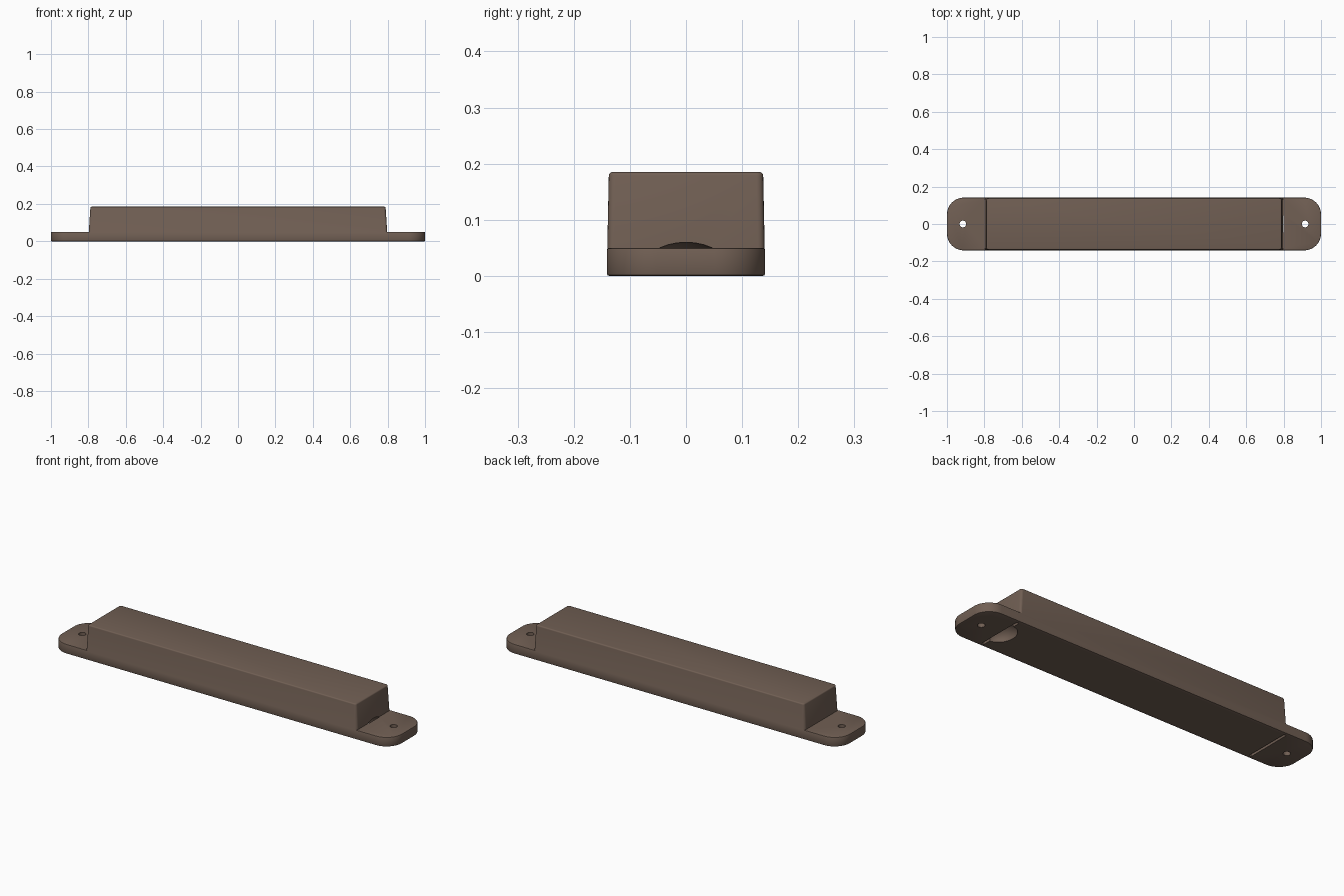
import bpy, bmesh, math

if "Cube" in bpy.data.objects:
    bpy.data.objects.remove(bpy.data.objects["Cube"])

brown = bpy.data.materials.new("dark_brown_plastic")
brown.diffuse_color = (0.165, 0.115, 0.088, 1)
brown.use_nodes = True
brown.node_tree.nodes["Principled BSDF"].inputs["Base Color"].default_value = brown.diffuse_color


def make(name, bm):
    bmesh.ops.recalc_face_normals(bm, faces=bm.faces)
    me = bpy.data.meshes.new(name)
    bm.to_mesh(me)
    bm.free()
    ob = bpy.data.objects.new(name, me)
    me.materials.append(brown)
    bpy.context.collection.objects.link(ob)
    return ob


def loft(name, bottom, top, z0, z1):
    """Solid between two outlines with equal point counts."""
    bm = bmesh.new()
    a = [bm.verts.new((x, y, z0)) for x, y in bottom]
    b = [bm.verts.new((x, y, z1)) for x, y in top]
    n = len(a)
    bm.faces.new(a[::-1])
    bm.faces.new(b)
    for i in range(n):
        j = (i + 1) % n
        bm.faces.new((a[i], a[j], b[j], b[i]))
    return make(name, bm)


def outline(hx, hy, r, seg):
    """Rounded rectangle outline."""
    pts = []
    for k, (sx, sy) in enumerate([(1, 1), (-1, 1), (-1, -1), (1, -1)]):
        for i in range(seg + 1):
            t = math.pi / 2 * (k + i / seg)
            pts.append((sx * (hx - r) + r * math.cos(t),
                        sy * (hy - r) + r * math.sin(t)))
    return pts


def apply_mod(ob, mod):
    with bpy.context.temp_override(object=ob, active_object=ob):
        bpy.ops.object.modifier_apply(modifier=mod.name)


def bevel(ob, width, seg=3):
    m = ob.modifiers.new("bevel", 'BEVEL')
    m.width, m.segments = width, seg
    m.limit_method, m.angle_limit = 'ANGLE', math.radians(40)
    apply_mod(ob, m)


def combine(ob, other, op):
    m = ob.modifiers.new("bool", 'BOOLEAN')
    m.operation, m.object, m.solver = op, other, 'EXACT'
    apply_mod(ob, m)
    bpy.data.objects.remove(other)


# Mounting plate with rounded ends
housing = loft("sensor_housing", outline(1, 0.141, 0.09, 12),
               outline(1, 0.141, 0.09, 12), 0, 0.05)
bevel(housing, 0.004, 2)

# Raised body with slightly drafted walls
body = loft("raised_body", outline(0.799, 0.1407, 0.012, 4),
            outline(0.789, 0.1375, 0.012, 4), 0.03, 0.185)
bevel(body, 0.006)
combine(housing, body, 'UNION')

for s in (1, -1):
    # Screw hole
    bm = bmesh.new()
    bmesh.ops.create_cone(bm, cap_ends=True, segments=24, radius1=0.018,
                          radius2=0.018, depth=0.3)
    bmesh.ops.translate(bm, verts=bm.verts, vec=(s * 0.915, 0, 0))
    combine(housing, make("hole_cutter", bm), 'DIFFERENCE')

# Finger notch under the right end: half a bowl, cut off at the lid gap
bm = bmesh.new()
bmesh.ops.create_uvsphere(bm, u_segments=32, v_segments=16, radius=1)
for v in bm.verts:
    v.co = (0.8 + 0.075 * v.co.x, 0.085 * v.co.y, 0.06 * v.co.z)
bmesh.ops.bisect_plane(bm, geom=bm.verts[:] + bm.edges[:] + bm.faces[:],
                       plane_co=(0.8, 0, 0), plane_no=(1, 0, 0),
                       clear_outer=True)
bmesh.ops.holes_fill(bm, edges=[e for e in bm.edges if e.is_boundary])
combine(housing, make("notch_cutter", bm), 'DIFFERENCE')

# Lid gaps across the underside
for s in (1, -1):
    gap = outline(0.007, 0.125, 0.004, 2)
    gap = [(x + s * 0.8, y) for x, y in gap]
    combine(housing, loft("gap_cutter", gap, gap, -0.05, 0.015), 'DIFFERENCE')

bpy.context.view_layer.objects.active = housing
housing.select_set(True)
bpy.ops.object.shade_smooth_by_angle(angle=math.radians(30))
